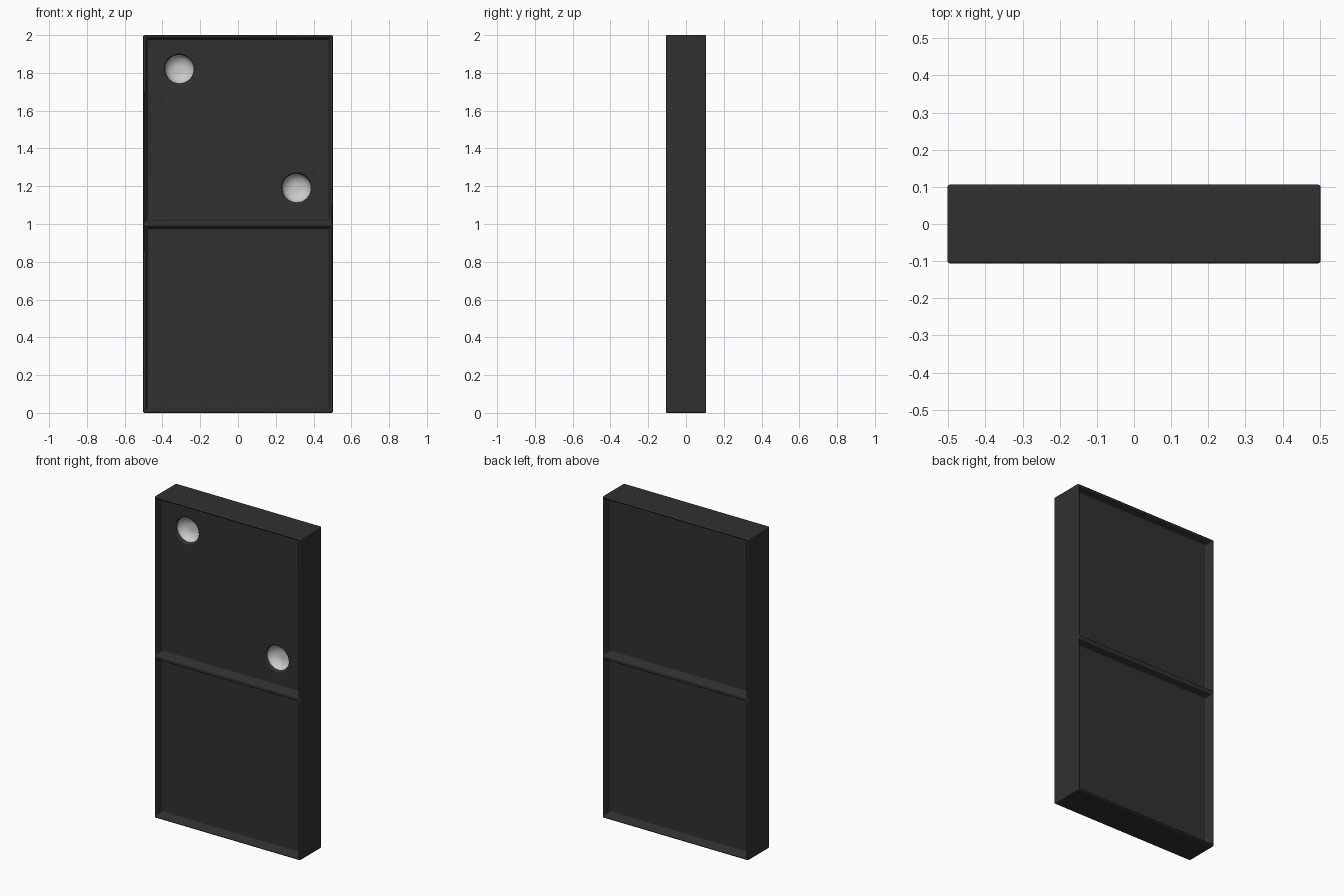
import bpy, bmesh, math
from mathutils import Matrix, Vector

if "Cube" in bpy.data.objects:
    bpy.data.objects.remove(bpy.data.objects["Cube"])

W, D, H = 1.004, 0.212, 2.0   # overall size
DEPTH = 0.045                 # panel recess depth
SEG = 32                      # sides of a pip


def material(name, v):
    m = bpy.data.materials.new(name)
    m.diffuse_color = (v, v, v, 1)
    m.use_nodes = True
    m.node_tree.nodes["Principled BSDF"].inputs["Base Color"].default_value = m.diffuse_color
    return m


# Tile: box split at mid height, with two recessed panels on front and back
bm = bmesh.new()
bmesh.ops.create_cube(bm, size=1, matrix=Matrix.Translation((0, 0, H / 2)) @ Matrix.Diagonal((W, D, H, 1)))
bmesh.ops.bisect_plane(bm, geom=bm.verts[:] + bm.edges[:] + bm.faces[:],
                       plane_co=(0, 0, H / 2), plane_no=(0, 0, 1))
bm.normal_update()
panels = [f for f in bm.faces if abs(f.normal.y) > 0.9]
bmesh.ops.inset_individual(bm, faces=panels, thickness=0.018)
bmesh.ops.inset_individual(bm, faces=panels, thickness=0.016, depth=-DEPTH)

# Pips: holes in the upper front panel, rounded black lip then a white bowl
panel = next(f for f in panels if f.calc_center_median().y < 0 and f.calc_center_median().z > 1)
surface = panel.calc_center_median().y
fill_edges = list(panel.edges)
bmesh.ops.delete(bm, geom=[panel], context='FACES_ONLY')
profile = [(0.086, 0), (0.081, 0.003), (0.077, 0.010), (0.075, 0.016),
           (0.069, 0.030), (0.057, 0.043), (0.038, 0.052), (0.018, 0.056)]
for x, z in ((-0.31, 1.82), (0.31, 1.19)):
    rings = [[bm.verts.new((x + r * math.cos(a), surface + d, z + r * math.sin(a)))
              for a in (2 * math.pi * i / SEG for i in range(SEG))] for r, d in profile]
    for k in range(len(rings) - 1):
        for i in range(SEG):
            j = (i + 1) % SEG
            f = bm.faces.new((rings[k][i], rings[k][j], rings[k + 1][j], rings[k + 1][i]))
            f.material_index = int(k >= 3)
    bm.faces.new(rings[-1]).material_index = 1
    fill_edges += [bm.edges.get((rings[0][i], rings[0][(i + 1) % SEG])) for i in range(SEG)]
bmesh.ops.triangle_fill(bm, edges=fill_edges, use_beauty=True, use_dissolve=False,
                        normal=Vector((0, -1, 0)))
bmesh.ops.recalc_face_normals(bm, faces=bm.faces[:])

mesh = bpy.data.meshes.new("domino_tile")
bm.to_mesh(mesh)
bm.free()
mesh.materials.append(material("black_tile", 0.03))
mesh.materials.append(material("white_pip", 0.8))
tile = bpy.data.objects.new("domino_tile", mesh)
bpy.context.collection.objects.link(tile)
bpy.context.view_layer.objects.active = tile
tile.select_set(True)

# Soft edges on rim and ridge
bev = tile.modifiers.new("soft_edges", 'BEVEL')
bev.width, bev.segments = 0.009, 3
bev.limit_method, bev.angle_limit = 'ANGLE', math.radians(45)
bpy.ops.object.modifier_apply(modifier=bev.name)
bpy.ops.object.shade_smooth_by_angle(angle=math.radians(40))
wn = tile.modifiers.new("even_shading", 'WEIGHTED_NORMAL')
wn.keep_sharp = True
